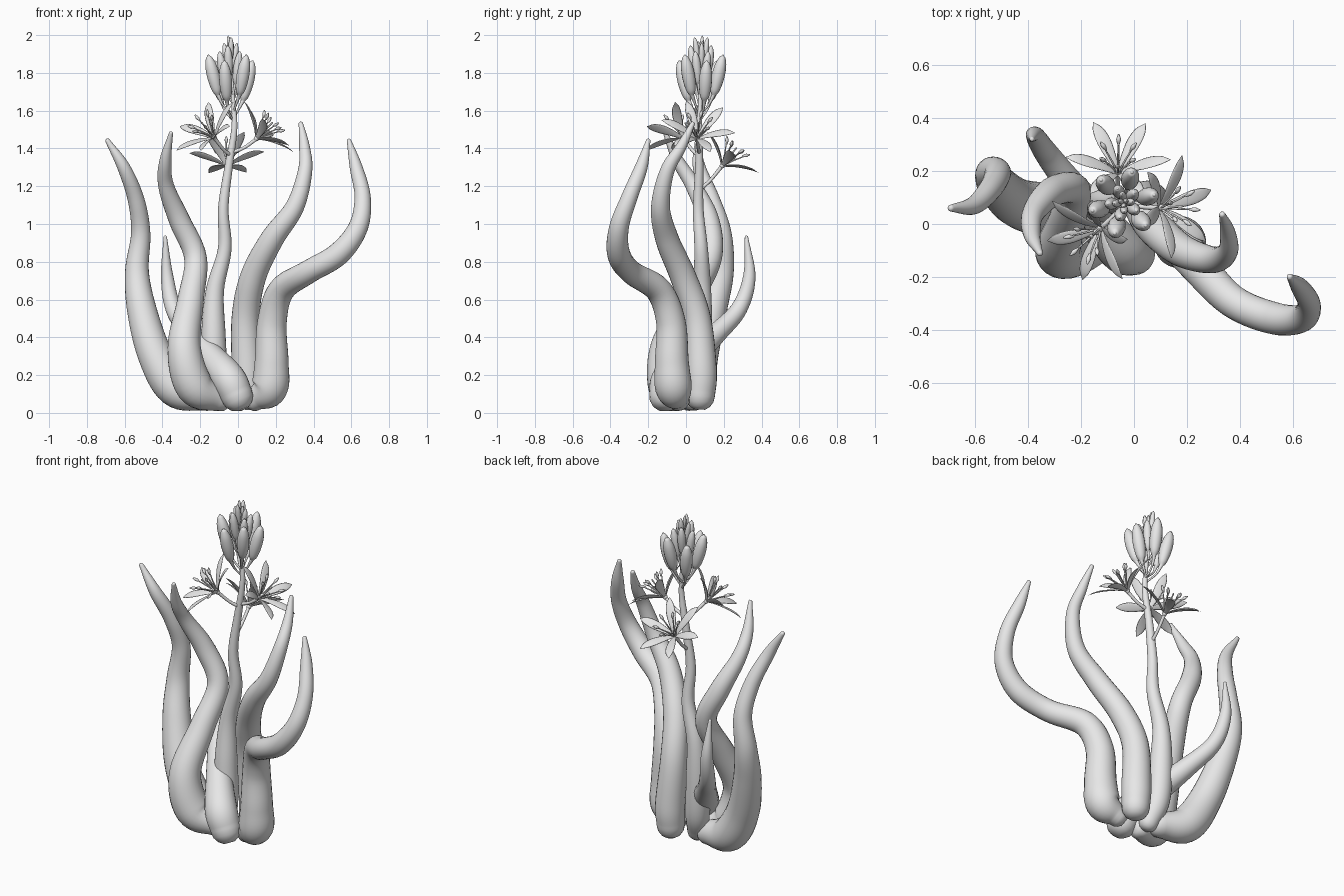
import bpy
import bmesh
from math import sin, cos, pi
from mathutils import Vector, Matrix

cube = bpy.data.objects.get("Cube")
if cube:
    bpy.data.objects.remove(cube, do_unlink=True)

GROUND = 0.01
grey = bpy.data.materials.new("plain_grey")
grey.use_nodes = True
grey.diffuse_color = (0.8, 0.8, 0.8, 1)
grey.node_tree.nodes["Principled BSDF"].inputs["Base Color"].default_value = grey.diffuse_color


def smooth_path(points, steps):
    """Catmull-Rom through (x, y, z, radius) points."""
    pts = [Vector(p) for p in points]
    pts = [pts[0] * 2 - pts[1]] + pts + [pts[-1] * 2 - pts[-2]]
    path = []
    for a, b, c, d in zip(pts, pts[1:], pts[2:], pts[3:]):
        for i in range(steps):
            t = i / steps
            path.append((b * 2 + (c - a) * t + (a * 2 - b * 5 + c * 4 - d) * t ** 2
                         + (b * 3 - a - c * 3 + d) * t ** 3) / 2)
    return path + [pts[-2]]


def tube(bm, points, sides=12, steps=4, flat=1.0, side=(0, 1, 0), matrix=Matrix()):
    """Sweep a round or flattened section along a path, with domed ends."""
    path = smooth_path(points, steps)
    centres = [p.to_3d() for p in path]
    radii = [max(p.w, 0.001) for p in path]
    first = (centres[1] - centres[0]).normalized()
    last = (centres[-1] - centres[-2]).normalized()
    dome = [pi / 2 * k / 4 for k in (1, 2, 3)]
    start = [(centres[0] - first * radii[0] * sin(a), radii[0] * cos(a)) for a in reversed(dome)]
    end = [(centres[-1] + last * radii[-1] * sin(a), radii[-1] * cos(a)) for a in dome]
    stations = start + list(zip(centres, radii)) + end

    u = Vector(side)
    rings = []
    for i, (centre, radius) in enumerate(stations):
        before = stations[max(i - 1, 0)][0]
        after = stations[min(i + 1, len(stations) - 1)][0]
        along = (after - before).normalized()
        u = (u - along * u.dot(along)).normalized()
        v = along.cross(u)
        ring = []
        for k in range(sides):
            a = 2 * pi * k / sides
            ring.append(bm.verts.new(matrix @ (centre + radius * (u * cos(a) + v * sin(a) * flat))))
        rings.append(ring)
    for lower, upper in zip(rings, rings[1:]):
        for k in range(sides):
            n = (k + 1) % sides
            bm.faces.new((lower[k], lower[n], upper[n], upper[k]))
    bm.faces.new(rings[0][::-1])
    bm.faces.new(rings[-1])


def finish(bm, name):
    bmesh.ops.recalc_face_normals(bm, faces=bm.faces)
    mesh = bpy.data.meshes.new(name)
    bm.to_mesh(mesh)
    bm.free()
    mesh.materials.append(grey)
    mesh.shade_smooth()
    obj = bpy.data.objects.new(name, mesh)
    bpy.context.collection.objects.link(obj)


def leaf(name, *points):
    bm = bmesh.new()
    tube(bm, points, sides=24, steps=7)
    for v in bm.verts:
        v.co.z = max(v.co.z, GROUND)
    finish(bm, name)


# Fleshy leaves, each from root to tip
leaf("outer_right_leaf",
     (-.17, .02, .08, .07), (-.33, .05, .13, .1), (-.44, .08, .31, .092),
     (-.51, .14, .55, .078), (-.535, .19, .75, .063), (-.515, .19, .95, .051),
     (-.54, .135, 1.13, .044), (-.605, .07, 1.3, .034), (-.69, .06, 1.44, .013))
leaf("inner_right_leaf",
     (-.1, -.06, .07, .065), (-.23, -.1, .14, .1), (-.285, -.1, .35, .088),
     (-.25, .02, .6, .07), (-.225, .13, .82, .06), (-.31, .12, 1.02, .056),
     (-.38, .04, 1.2, .042), (-.385, -.04, 1.33, .032), (-.355, -.11, 1.48, .011))
leaf("small_back_leaf",
     (-.005, -.11, .09, .085), (-.05, -.09, .18, .09), (-.14, .02, .29, .075),
     (-.25, .16, .42, .055), (-.34, .28, .55, .044), (-.375, .335, .72, .033),
     (-.385, .32, .93, .009))
leaf("inner_left_leaf",
     (.05, .075, .09, .078), (.05, .08, .22, .083), (.04, .058, .5, .074),
     (.08, -.015, .72, .069), (.18, -.1, .92, .062), (.3, -.135, 1.09, .05),
     (.355, -.1, 1.28, .038), (.352, -.025, 1.41, .028), (.333, .035, 1.53, .012))
leaf("outer_left_leaf",
     (.09, -.04, .07, .06), (.165, -.065, .13, .097), (.178, -.075, .27, .09),
     (.18, -.08, .48, .078), (.23, -.145, .65, .07), (.37, -.29, .745, .062),
     (.53, -.356, .84, .061), (.635, -.355, .98, .052), (.66, -.3, 1.14, .043),
     (.625, -.237, 1.3, .034), (.588, -.2, 1.44, .012))

# Flower stem, swollen above the foot
leaf("flower_stem",
     (-.09, .02, .07, .055), (-.12, .06, .2, .067), (-.13, .075, .42, .064),
     (-.122, .085, .65, .048), (-.07, .08, .87, .036), (-.078, .065, 1.08, .028),
     (-.05, .07, 1.3, .022), (-.02, .07, 1.5, .016), (-.025, .075, 1.65, .011),
     (-.04, .08, 1.9, .005))


def flower(name, root, base, axis, spin):
    bm = bmesh.new()
    root, base, axis = Vector(root), Vector(base), Vector(axis).normalized()
    # stalk
    bend = (root + base) / 2 + Vector((0, 0, -.01))
    tube(bm, [(*root, .011), (*bend, .009), (*base, .01), (*(base + axis * .02), .012)], sides=10)
    facing = Matrix.Translation(base) @ axis.to_track_quat('Z', 'Y').to_matrix().to_4x4()
    for k in range(6):
        turn = facing @ Matrix.Rotation(spin + k * pi / 3, 4, 'Z')
        # petal
        tube(bm, [(.004, 0, .01, .007), (.05, 0, .045, .019), (.11, 0, .077, .027),
                  (.16, 0, .095, .021), (.195, 0, .1, .003)], flat=.16, matrix=turn)
        # filament and anther
        turn = turn @ Matrix.Rotation(pi / 6, 4, 'Z')
        tube(bm, [(.002, 0, .01, .004), (.03, 0, .07, .004), (.062, 0, .125, .003)],
             sides=6, matrix=turn)
        tube(bm, [(.053, 0, .118, .004), (.065, 0, .132, .009), (.076, 0, .146, .004)],
             sides=8, matrix=turn)
    # pistil
    tube(bm, [(0, 0, .01, .014), (0, 0, .04, .012), (0, 0, .06, .005), (0, 0, .13, .004)],
         sides=8, matrix=facing)
    finish(bm, name)


flower("right_flower", (-.035, .07, 1.36), (-.12, -.01, 1.45), (-.5, -.45, .6), 0)
flower("left_flower", (-.03, .07, 1.38), (.09, .06, 1.445), (.7, .05, .7), .8)
flower("back_flower", (-.065, .07, 1.18), (-.06, .185, 1.3), (0, .62, .78), -.03)


def bud_ring(name, count, spin, foot, head, low, high, radius):
    """Ring of upright buds leaning outward, each on a long thin stalk."""
    bm = bmesh.new()
    centre = Vector((-.04, .08, 0))
    for k in range(count):
        angle = spin + 2 * pi * k / count
        out = Vector((cos(angle), sin(angle), 0))
        lift = Vector((0, 0, .03 * (k % 2)))

        def at(t, r):
            return (*(centre + lift + out * (foot + (head - foot) * t)
                      + Vector((0, 0, low + (high - low) * t))), r * radius)
        tube(bm, [at(0, .3), at(.15, .75), at(.45, 1), at(.75, .9), at(.95, .5), at(1, .2)],
             sides=14)
        node = centre + lift + Vector((.012, -.005, low - .1))
        middle = centre + lift + out * foot * .6 + Vector((0, 0, low - .05))
        tube(bm, [(*node, .006), (*middle, .006), at(.03, .35)], sides=8)
    finish(bm, name)


# Bud cluster, larger buds below and small ones at the tip
bud_ring("lower_buds", 6, .25, .068, .12, 1.65, 1.86, .034)
bud_ring("middle_buds", 5, .7, .03, .058, 1.74, 1.91, .023)
bud_ring("upper_buds", 4, .1, .016, .034, 1.83, 1.955, .015)
bud_ring("tip_buds", 3, .6, .005, .014, 1.88, 1.965, .01)
